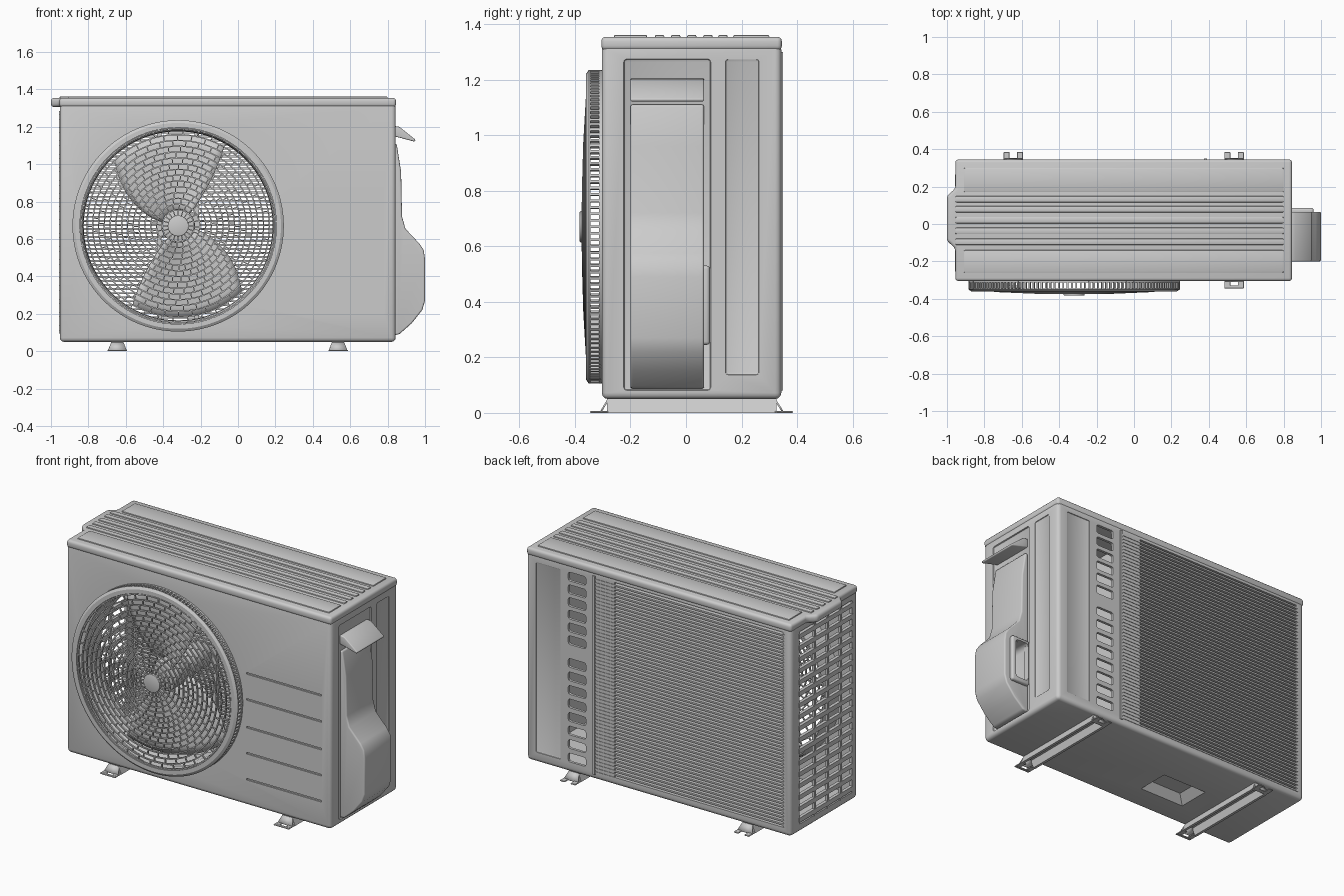
import bpy, bmesh, math
from mathutils import Vector, Matrix

if "Cube" in bpy.data.objects:
    bpy.data.objects.remove(bpy.data.objects["Cube"])

FX, FZ = -0.32, 0.67          # fan axis


def finish(name, bm, bevel=0, seg=3):
    bmesh.ops.recalc_face_normals(bm, faces=bm.faces)
    me = bpy.data.meshes.new(name)
    bm.to_mesh(me)
    bm.free()
    ob = bpy.data.objects.new(name, me)
    bpy.context.collection.objects.link(ob)
    if bevel:
        m = ob.modifiers.new("bevel", 'BEVEL')
        m.width, m.segments, m.limit_method = bevel, seg, 'ANGLE'
        bpy.context.view_layer.objects.active = ob
        bpy.ops.object.modifier_apply(modifier="bevel")
    return ob


def add_box(bm, x0, x1, y0, y1, z0, z1, rot=None):
    mat = Matrix.Translation(((x0+x1)/2, (y0+y1)/2, (z0+z1)/2)) @ Matrix.Diagonal((x1-x0, y1-y0, z1-z0, 1))
    bmesh.ops.create_cube(bm, size=1, matrix=(rot @ mat) if rot else mat)


def boxes(name, items, bevel=0, seg=2):
    bm = bmesh.new()
    for b in items:
        add_box(bm, *b)
    return finish(name, bm, bevel, seg)


def prism(name, pts, axis, a, b, bevel=0, seg=3):
    bm = bmesh.new()
    put = (lambda u, v, w: (u, w, v)) if axis == 'y' else (lambda u, v, w: (u, v, w))
    f = bm.faces.new([bm.verts.new(put(u, v, a)) for u, v in pts])
    r = bmesh.ops.extrude_face_region(bm, geom=[f])
    vs = [g for g in r['geom'] if isinstance(g, bmesh.types.BMVert)]
    bmesh.ops.translate(bm, verts=vs, vec=(0, b-a, 0) if axis == 'y' else (0, 0, b-a))
    return finish(name, bm, bevel, seg)


def add_lathe(bm, prof, n=96, closed=True):
    rows = [[bm.verts.new((FX+r*math.cos(k*math.tau/n), y, FZ+r*math.sin(k*math.tau/n)))
             for k in range(n)] for r, y in prof]
    for i in range(len(rows) if closed else len(rows)-1):
        p, q = rows[i], rows[(i+1) % len(rows)]
        for k in range(n):
            bm.faces.new((p[k], p[(k+1) % n], q[(k+1) % n], q[k]))


def disc(name, r, y0, y1, n=48, bevel=0):
    pts = [(FX+r*math.cos(k*math.tau/n), FZ+r*math.sin(k*math.tau/n)) for k in range(n)]
    return prism(name, pts, 'y', y0, y1, bevel, 2)


def cut(ob, cutter):
    m = ob.modifiers.new("cut", 'BOOLEAN')
    m.operation, m.solver, m.object = 'DIFFERENCE', 'EXACT', cutter
    bpy.context.view_layer.objects.active = ob
    bpy.ops.object.modifier_apply(modifier="cut")
    bpy.data.objects.remove(cutter, do_unlink=True)


# Hollow casing with two chambers, leaving a partition between them
casing = boxes("casing", [(-.953, .843, -.303, .343, .05, 1.33)], .022, 3)
cut(casing, boxes("cavities", [(-.935, .25, -.287, .327, .07, 1.31), (.27, .823, -.287, .327, .07, 1.31)]))
cut(casing, disc("fan_hole", .53, -.4, -.2, 96))
cut(casing, boxes("back_opening", [(-.9, .245, .3, .4, .09, 1.295)]))
cut(casing, boxes("left_opening", [(-1, -.92, -.25, .26, .1, 1.28)]))
cut(casing, boxes("floor_opening", [(FX-.15, FX+.15, -.14, .06, 0, .1)]))
# Front grooves and shallow side and back panels
cut(casing, boxes("front_grooves", [(.27, .78, -.4, -.295, z-.005, z+.005) for z in (.86, .7, .53, .37, .21)]))
cut(casing, boxes("side_recesses", [(.833, .9, -.225, .09, .08, 1.275), (.836, .9, .14, .265, .135, 1.275)], .012))
cut(casing, boxes("back_recess", [(.61, .78, .337, .4, .11, 1.28)], .01))
# Back vent slots: six above, eight below
vent_z = [1.25-.078*i for i in range(6)] + [.72-.083*i for i in range(8)]
cut(casing, boxes("vent_slots", [(.44, .56, .31, .4, z-.027, z+.027) for z in vent_z], .012))

# Lid with handle lip on the left and pressed ribs
prism("lid", [(-.955, -.305), (.845, -.305), (.845, .345), (-.955, .345), (-.955, .19),
              (-1, .15), (-1, -.09), (-.955, -.13)], 'z', 1.305, 1.354, .016, 3)
ribs = [(-.91, .8, -.26, -.14, 1.34, 1.361), (-.91, .8, .17, .3, 1.34, 1.361)]
ribs += [(-.955, .8, y-.017, y+.017, 1.34, 1.361) for y in (-.095, -.037, .021, .079, .133)]
boxes("lid_ribs", ribs, .006)

# Condenser coil fins filling the back, with a backing strip at its right
boxes("condenser_fins", [(-.91, .377, .3, .346, z-.005, z+.005) for z in [.095+.0215*i for i in range(56)]])
boxes("condenser_end", [(.375, .39, .32, .35, .08, 1.3)])

# Left side slats
boxes("left_slats", [(-.957, -.937, -.255, .265, z-.014, z+.014) for z in [.125+.0705*i for i in range(17)]]
      + [(-.956, -.94, y-.008, y+.008, .095, 1.285) for y in (.11, -.015, -.14)])

# Bellmouth duct around the fan
bm = bmesh.new()
add_lathe(bm, [(.54, -.308), (.52, -.3), (.508, -.27), (.505, -.15), (.515, -.15), (.53, -.28)])
finish("bellmouth", bm)


def gy(r):
    return -.376 + .02*(r/.55)**2


# Front fan guard: rings, staggered ribs, rim and side tines
bm = bmesh.new()
radii = [.085+.031*i for i in range(15)]
for r in radii:
    y = gy(r)
    add_lathe(bm, [(r-.0035, y), (r+.0035, y), (r+.0035, y+.01), (r-.0035, y+.01)], 72)
finish("guard_rings", bm)
to_axis = Matrix.Translation((FX, 0, FZ))
bm = bmesh.new()
edges = [.05] + radii + [.555]
for i in range(len(edges)-1):
    r0, r1 = edges[i], edges[i+1]
    n = 20 if i < 5 else 40
    y = gy(r1)
    for k in range(n):
        rot = to_axis @ Matrix.Rotation(math.tau*(k/n) + .06*i, 4, 'Y')
        add_box(bm, r0, r1, y, y+.009, -.003, .003, rot)
finish("guard_ribs", bm)
bm = bmesh.new()
add_lathe(bm, [(.525, -.36), (.55, -.36), (.565, -.35), (.565, -.344), (.55, -.344), (.525, -.352)], 120)
add_lathe(bm, [(.545, -.313), (.565, -.313), (.565, -.302), (.545, -.302)], 120)
finish("guard_rim", bm)
bm = bmesh.new()
for k in range(150):
    add_box(bm, .55, .565, -.35, -.306, -.0045, .0045, to_axis @ Matrix.Rotation(math.tau*k/150, 4, 'Y'))
finish("guard_tines", bm)
disc("guard_hub", .056, -.383, -.362, 40, .004)

# Fan: two broad twisted blades, hub, motor and bracket
bm = bmesh.new()
for base in (0, math.pi):
    grid = []
    for i in range(9):
        s = i/8
        r = .07 + .42*s
        a0, a1 = math.radians(48+12*s), math.radians(170-36*s)
        grid.append([bm.verts.new((FX+r*math.cos(base+a0+(a1-a0)*j/14), -.2+.13*(j/14-.5),
                                   FZ+r*math.sin(base+a0+(a1-a0)*j/14))) for j in range(15)])
    for i in range(8):
        for j in range(14):
            bm.faces.new((grid[i][j], grid[i][j+1], grid[i+1][j+1], grid[i+1][j]))
blades = finish("fan_blades", bm)
blades.modifiers.new("thick", 'SOLIDIFY').thickness = .008
disc("fan_hub", .09, -.27, -.13, 40, .012)
disc("fan_motor", .08, -.13, .1, 32, .01)
boxes("motor_bracket", [(FX+d-.012, FX+d+.012, .09, .115, .07, 1.31) for d in (-.1, .1)]
      + [(FX-.1, FX+.1, .09, .11, FZ-.06, FZ+.06)])

# Tapered drain pocket in the floor
bm = bmesh.new()
lo = [bm.verts.new((FX+.15*a, -.04+.1*b, .05)) for a, b in ((-1, -1), (1, -1), (1, 1), (-1, 1))]
hi = [bm.verts.new((FX+.1*a, -.04+.06*b, .095)) for a, b in ((-1, -1), (1, -1), (1, 1), (-1, 1))]
bm.faces.new(hi)
for k in range(4):
    bm.faces.new((lo[k], lo[(k+1) % 4], hi[(k+1) % 4], hi[k]))
finish("drain_pocket", bm)

# Right side: carry handle and valve cover with pipe inlet
prism("side_handle", [(.83, 1.205), (.862, 1.2), (.95, 1.13), (.945, 1.12), (.87, 1.14), (.83, 1.15)],
      'y', -.2, .065, .008)
cover = prism("valve_cover", [(.83, 1.11), (.848, 1.11), (.872, .96), (.877, .72), (.895, .655), (.97, .575),
                              (.993, .54), (1, .49), (1, .27), (.985, .22), (.93, .15), (.862, .09), (.83, .085)],
              'y', -.2, .065, .022, 4)
cut(cover, boxes("inlet_hole", [(.84, .935, -.05, .12, .27, .51)], .03, 4))
inlet = boxes("pipe_inlet", [(.835, .96, .05, .086, .245, .53)], .012, 3)
cut(inlet, boxes("inlet_bore", [(.845, .935, 0, .12, .27, .51)], .02, 4))

# Feet: flared channels with a closed loop in front and an open fork behind
for side, x in (("left", -.645), ("right", .535)):
    prism(side + "_foot", [(x-.052, 0), (x-.03, .055), (x+.03, .055), (x+.052, 0), (x+.036, 0),
                           (x+.022, .042), (x-.022, .042), (x-.036, 0)], 'y', -.285, .325)
    tabs = [(x+s*.036-.016, x+s*.036+.016, y0, y1, 0, .007)
            for s in (-1, 1) for y0, y1 in ((-.33, -.28), (.32, .385))]
    tabs += [(x-.052, x+.052, -.345, -.328, 0, .007), (x-.025, x+.025, .32, .35, 0, .007)]
    boxes(side + "_foot_tabs", tabs, .002, 1)
    # sloped gussets at both ends
    bm = bmesh.new()
    for y0, y1 in ((-.31, -.28), (.352, .32)):
        v = [bm.verts.new(p) for p in ((x-.05, y0, .004), (x+.05, y0, .004), (x+.03, y1, .055), (x-.03, y1, .055))]
        bm.faces.new(v)
    g = finish(side + "_foot_ends", bm)
    g.modifiers.new("thick", 'SOLIDIFY').thickness = .006

# Smooth shading that keeps hard edges
for ob in bpy.context.scene.objects:
    ob.select_set(True)
bpy.ops.object.select_all(action='SELECT')
bpy.context.view_layer.objects.active = casing
bpy.ops.object.shade_smooth_by_angle(angle=math.radians(32))
